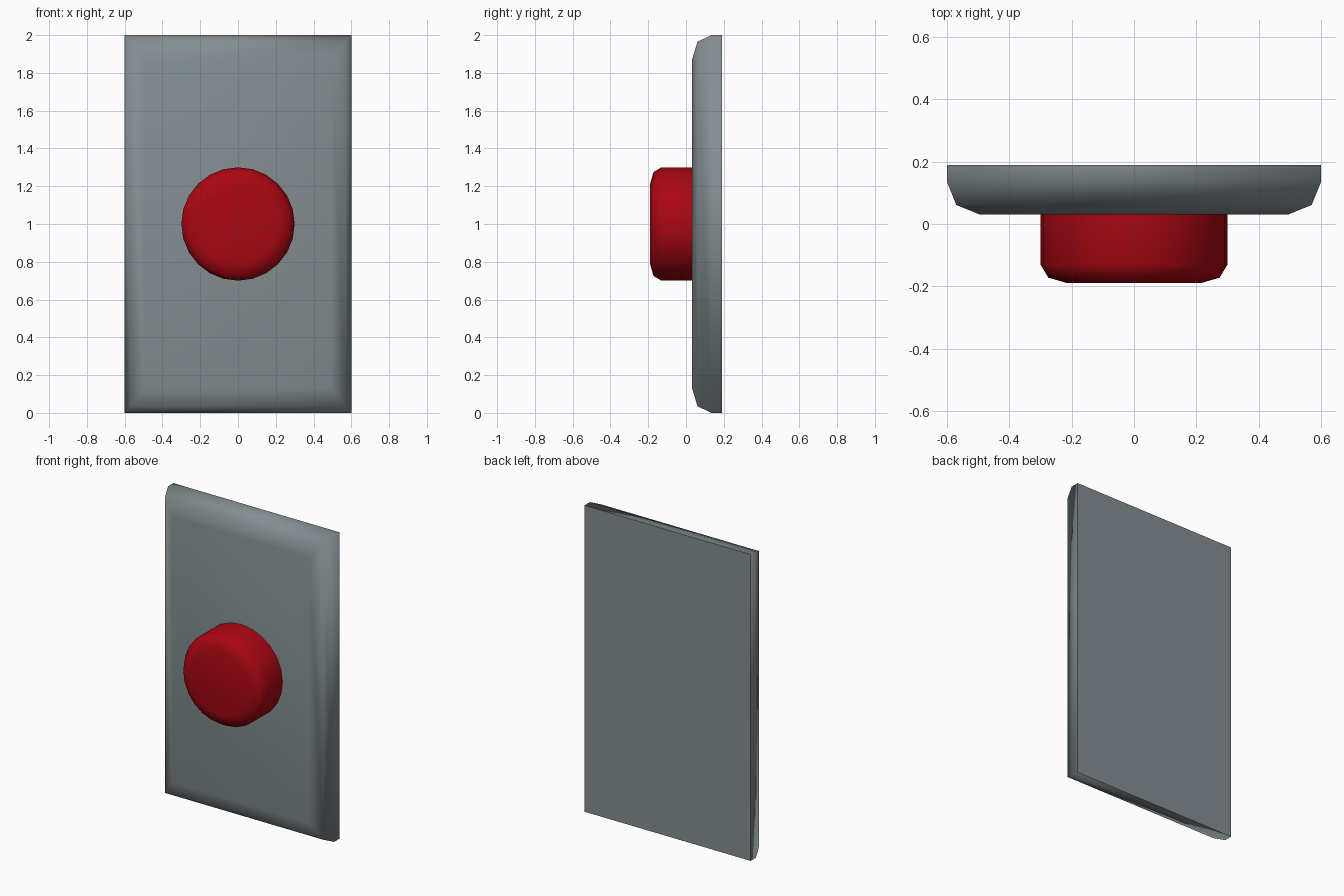
import bpy, bmesh, math

if "Cube" in bpy.data.objects:
    bpy.data.objects.remove(bpy.data.objects["Cube"])


def loft(name, rings, color):
    """Skin a stack of matching rings (back to front), cap both ends, crisp back edge."""
    bm = bmesh.new()
    loops = [[bm.verts.new(p) for p in ring] for ring in rings]
    n = len(loops[0])
    for a, b in zip(loops, loops[1:]):
        for i in range(n):
            j = (i + 1) % n
            bm.faces.new((a[i], a[j], b[j], b[i]))
    back = bm.faces.new(loops[0])
    bm.faces.new(loops[-1])
    bmesh.ops.recalc_face_normals(bm, faces=bm.faces)
    for f in bm.faces:
        f.smooth = True
    for e in back.edges:
        e.smooth = False
    mesh = bpy.data.meshes.new(name)
    bm.to_mesh(mesh)
    bm.free()
    mat = bpy.data.materials.new(name + "_paint")
    mat.diffuse_color = color
    mat.use_nodes = True
    mat.node_tree.nodes["Principled BSDF"].inputs["Base Color"].default_value = mat.diffuse_color
    mesh.materials.append(mat)
    ob = bpy.data.objects.new(name, mesh)
    bpy.context.collection.objects.link(ob)
    return ob


def rect(y, dx, dz):
    hx, hz = 0.6 - dx, 1.0 - dz
    return [(sx * hx, y, 1 + sz * hz) for sx, sz in ((-1, -1), (1, -1), (1, 1), (-1, 1))]


def circle(y, r, n=24):
    return [(r * math.cos(2 * math.pi * i / n), y, 1 + r * math.sin(2 * math.pi * i / n))
            for i in range(n)]


# Wall plate: flat back, rounded front border
loft("wall_plate", [rect(0.19, 0, 0), rect(0.135, 0, 0),
                    rect(0.061, 0.03, 0.035), rect(0.031, 0.104, 0.133)],
     (0.23, 0.27, 0.285, 1))

# Round push button with softened rim
loft("push_button", [circle(0.04, 0.3), circle(-0.13, 0.3),
                     circle(-0.172, 0.275), circle(-0.19, 0.213)],
     (0.4, 0.002, 0.006, 1))
